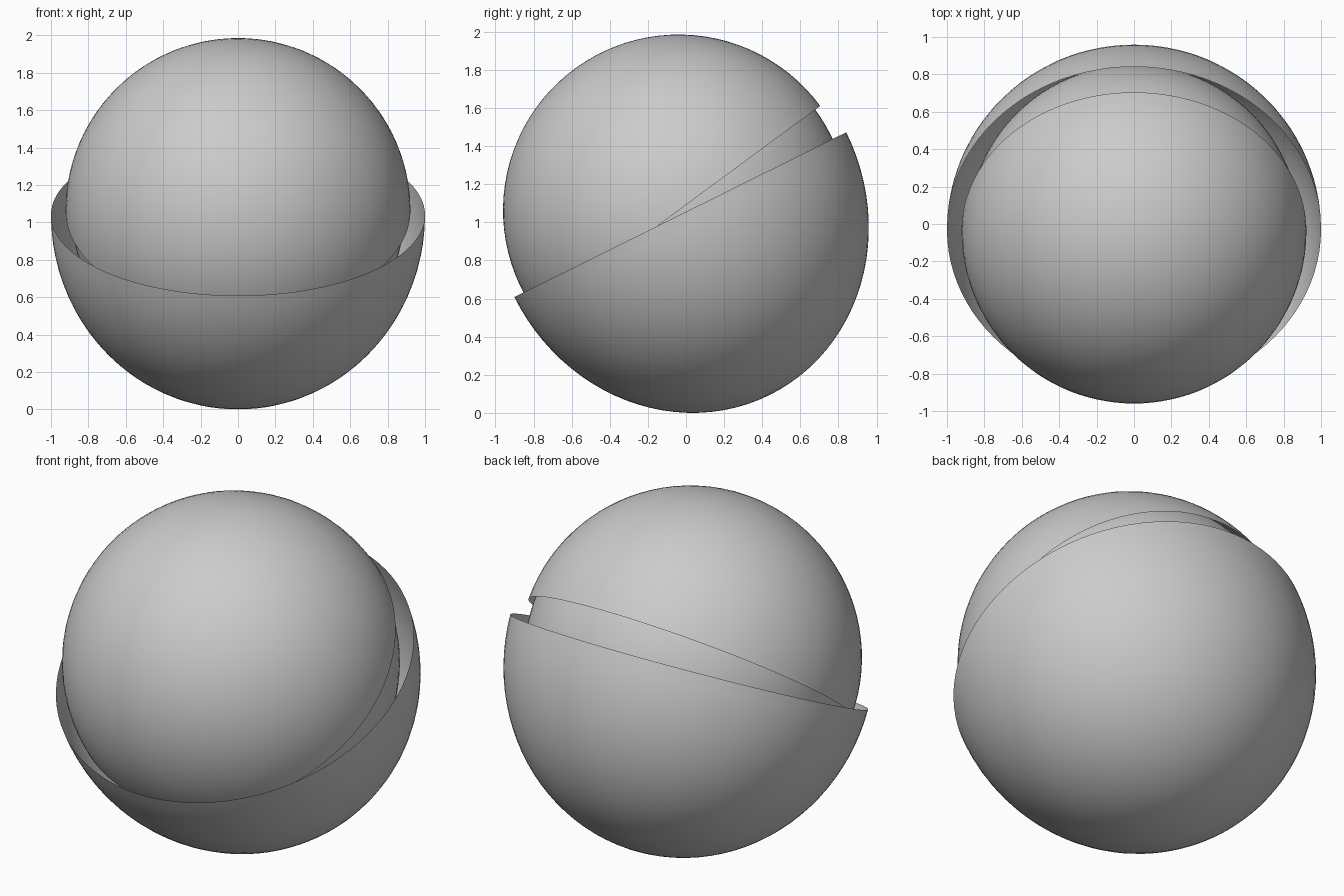
import bpy, bmesh
from math import radians
from mathutils import Matrix, Vector

if "Cube" in bpy.data.objects:
    bpy.data.objects.remove(bpy.data.objects["Cube"])


def shell(name, centre, radii, tilt, half=0):
    """Smooth ellipsoid; half=1 keeps the upper half, -1 the lower, 0 all."""
    bm = bmesh.new()
    bmesh.ops.create_uvsphere(bm, u_segments=96, v_segments=48, radius=1)
    if half:
        bmesh.ops.bisect_plane(bm, geom=bm.verts[:] + bm.edges[:] + bm.faces[:],
                               plane_co=(0, 0, 0), plane_no=(0, 0, half),
                               dist=1e-5, clear_inner=True)
    bm.transform(Matrix.LocRotScale(Vector(centre),
                                    Matrix.Rotation(radians(tilt), 3, 'X'),
                                    Vector(radii)))
    mesh = bpy.data.meshes.new(name)
    bm.to_mesh(mesh)
    bm.free()
    mesh.shade_smooth()
    obj = bpy.data.objects.new(name, mesh)
    bpy.context.collection.objects.link(obj)
    return obj


# Inner ball, visible through the gap at the back
shell("eyeball", (0, -0.038, 1.063), (0.89, 0.89, 0.89), 0)
# Thin upper half shell, hugging the ball
shell("upper_lid", (0, -0.038, 1.063), (0.922, 0.922, 0.922), 36.4, 1)
# Thin lower half shell, slightly larger and egg-shaped
shell("lower_lid", (0, -0.03, 1.04), (1.0, 0.972, 1.056), 26.4, -1)
